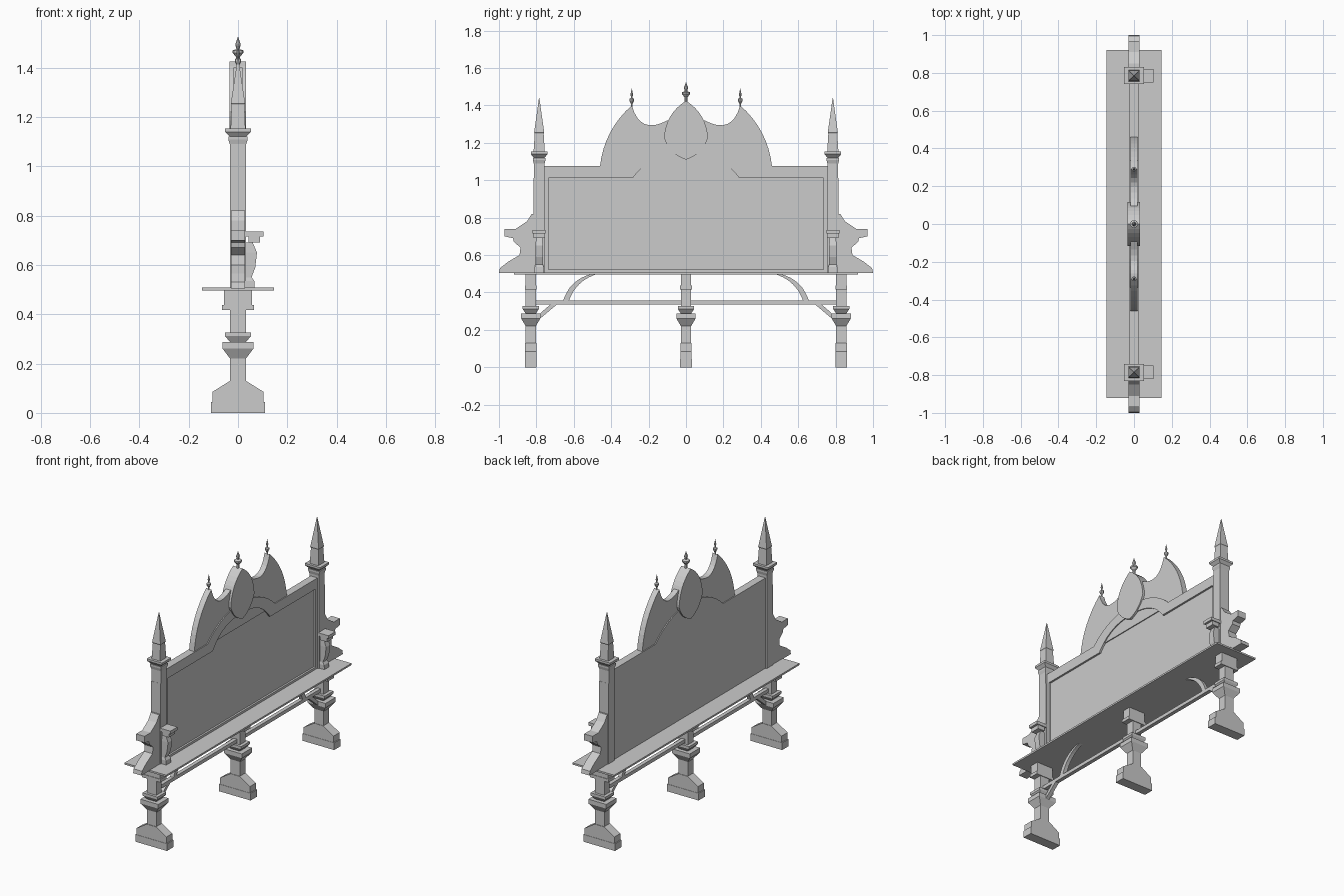
import bpy
import bmesh
import math
from mathutils import Vector

default_cube = bpy.data.objects.get("Cube")
if default_cube:
    bpy.data.objects.remove(default_cube, do_unlink=True)

stone = bpy.data.materials.new("plain_grey")
stone.use_nodes = True
stone.diffuse_color = (0.6, 0.6, 0.6, 1)
shader = stone.node_tree.nodes["Principled BSDF"]
shader.inputs["Base Color"].default_value = stone.diffuse_color


def finish(name, bm):
    """Turn a finished bmesh into a named object."""
    bmesh.ops.recalc_face_normals(bm, faces=bm.faces)
    mesh = bpy.data.meshes.new(name)
    bm.to_mesh(mesh)
    bm.free()
    mesh.materials.append(stone)
    part = bpy.data.objects.new(name, mesh)
    bpy.context.collection.objects.link(part)


def prism(name, outline, back, front, side=1):
    """Extrude a (y, z) outline along x; side = -1 flips it across y."""
    bm = bmesh.new()
    face = bm.faces.new([bm.verts.new((back, side * y, z)) for y, z in outline])
    grown = bmesh.ops.extrude_face_region(bm, geom=[face])["geom"]
    moved = [item for item in grown if isinstance(item, bmesh.types.BMVert)]
    bmesh.ops.translate(bm, verts=moved, vec=Vector((front - back, 0, 0)))
    finish(name, bm)


def mirrored(half):
    """Complete a half outline across the middle."""
    return half + [(-y, z) for y, z in reversed(half) if y > 0]


def bow(start, end, bulge, steps=8):
    """Curve between two points, bulging to the left of the direction of travel."""
    start, end = Vector(start), Vector(end)
    along = end - start
    left = Vector((-along.y, along.x)).normalized()
    points = []
    for i in range(steps + 1):
        t = i / steps
        points.append(tuple(start + along * t + left * bulge * 4 * t * (1 - t)))
    return points


def loft(name, rings):
    """Skin a column of rings and cap both ends."""
    bm = bmesh.new()
    rows = [[bm.verts.new(point) for point in ring] for ring in rings]
    count = len(rows[0])
    for low, high in zip(rows, rows[1:]):
        for i in range(count):
            j = (i + 1) % count
            bm.faces.new((low[i], low[j], high[j], high[i]))
    bm.faces.new(rows[0])
    bm.faces.new(rows[-1])
    finish(name, bm)


def stack(name, y, sections, x=0):
    """Loft rectangles given as (half depth, half width, height)."""
    corners = ((-1, -1), (1, -1), (1, 1), (-1, 1))
    loft(name, [[(x + a * depth, y + b * width, z) for a, b in corners]
                for depth, width, z in sections])


def block(name, y, depth, width, bottom, top, x=0):
    stack(name, y, [(depth, width, bottom), (depth, width, top)], x)


def collar(name, y, bottom, top, overhang):
    """Moulding that flares out from a shaft and ends in a flat band."""
    depth = shaft_depth + overhang
    width = shaft_width + overhang * 0.8
    band = bottom + (top - bottom) * 0.6
    stack(name, y, [(shaft_depth, shaft_width, bottom),
                    (depth, width, band), (depth, width, top)])


def finial(name, y, base, radius):
    """Eight-sided cup with a pointed bud; radii are shares of the cup radius."""
    profile = [(0.4, -0.02), (0.4, 0.02), (1, 0.035), (1, 0.045),
               (0.3, 0.05), (0.5, 0.07), (0.04, 0.1)]
    angles = [math.tau * i / 8 for i in range(8)]
    loft(name, [[(share * radius * math.cos(a), y + share * radius * math.sin(a), base + z)
                 for a in angles] for share, z in profile])


# Seat slab and stretcher
block("seat_slab", 0, 0.145, 0.92, 0.497, 0.508)
block("stretcher_rail", 0, 0.012, 0.81, 0.335, 0.357)

# Three moulded legs
shaft_depth, shaft_width = 0.032, 0.027
leg_spacing = 0.83
for label, place in (("front", -1), ("middle", 0), ("back", 1)):
    y = place * leg_spacing
    block(label + "_foot_plinth", y, 0.11, 0.032, 0, 0.045)
    stack(label + "_foot", y, [(0.104, 0.03, 0.045), (0.104, 0.03, 0.085),
                               (shaft_depth, 0.03, 0.13)])
    block(label + "_leg_shaft", y, shaft_depth, shaft_width, 0.1, 0.5)
    collar(label + "_lower_collar", y, 0.22, 0.287, 0.03)
    collar(label + "_upper_collar", y, 0.287, 0.327, 0.02)
    block(label + "_leg_cap", y, 0.064, 0.031, 0.417, 0.437)
    block(label + "_leg_head", y, 0.057, 0.028, 0.437, 0.5)

# Back panel with an arched top, and a raised frame on one face
panel_side, panel_base, shoulder, frame_line = 0.76, 0.505, 1.075, 1.012
arch = bow((0, 1.2), (0.335, shoulder), 0.04) + [(panel_side, shoulder)]
recess = [(0, 1.138)] + bow((0.06, 1.138), (0.285, frame_line), 0.03)
recess.append((panel_side, frame_line))
prism("back_panel", mirrored(arch + [(panel_side, panel_base)]), -0.024, 0.012)
block("bottom_frame", 0, 0.007, panel_side, panel_base, 0.522, x=0.017)

# Crest: two curved horns crossed by a pointed leaf
horn_tip = (0.29, 1.4)
horns = [(0, 1.32)] + bow((0.1, 1.32), horn_tip, -0.065)
horns += bow(horn_tip, (0.46, shoulder), 0.035)[1:] + [(0.46, 1.06)]
prism("crest_horns", mirrored(horns), -0.018, 0.018)
leaf_side = (0.117, 1.225)
leaf = bow((0, 1.425), leaf_side, 0.03) + bow(leaf_side, (0, 1.11), 0.02)[1:-1]
prism("crest_leaf", mirrored(leaf + [(0, 1.11)]), -0.034, 0.032)
finial("middle_finial", 0, 1.425, 0.022)

# Outlines for the parts at each end
scroll = [(0.8, 0.505), (1, 0.505), (0.995, 0.53), (0.95, 0.565), (0.89, 0.6),
          (0.885, 0.64), (0.92, 0.67), (0.925, 0.69), (0.97, 0.7), (0.97, 0.74),
          (0.91, 0.74), (0.85, 0.78), (0.825, 0.82), (0.8, 0.82)]
upper_brace = bow((0.5, 0.5), (0.66, 0.345), 0.033) + bow((0.63, 0.345), (0.47, 0.5), -0.03)
lower_brace = [(0.81, 0.235), (0.685, 0.34), (0.72, 0.34), (0.81, 0.262)]
console = [(0.068, 0.024, 0.505), (0.066, 0.024, 0.535), (0.055, 0.02, 0.55),
           (0.07, 0.02, 0.59), (0.077, 0.02, 0.65), (0.06, 0.017, 0.69)]

# Matching ends
shaft_depth, shaft_width = 0.033, 0.029
for label, side in (("front", -1), ("back", 1)):
    prism(label + "_top_frame", arch + recess[::-1], 0.01, 0.024, side)
    block(label + "_side_frame", side * 0.748, 0.007, 0.012, panel_base, frame_line, x=0.017)
    prism(label + "_side_scroll", scroll, -0.029, 0.029, side)
    prism(label + "_upper_brace", upper_brace, -0.012, 0.012, side)
    prism(label + "_lower_brace", lower_brace, -0.012, 0.012, side)
    finial(label + "_finial", side * horn_tip[0], 1.39, 0.013)

    # Post, two-tier cap and spire
    y = side * 0.785
    block(label + "_post", y, shaft_depth, 0.03, panel_base, frame_line)
    block(label + "_post_neck", y, shaft_depth, shaft_width, frame_line, 1.1)
    collar(label + "_post_moulding", y, 1.09, 1.12, 0.006)
    collar(label + "_post_cap", y, 1.12, 1.153, 0.02)
    stack(label + "_spire", y, [(0.03, 0.03, 1.15), (0.026, 0.024, 1.25),
                                (0.029, 0.027, 1.255), (0.001, 0.001, 1.44)])

    # Console bracket on the post
    rear = 0.03
    stretch = [[(rear, y - w, z), (reach, y - w, z), (reach, y + w, z), (rear, y + w, z)]
               for reach, w, z in console]
    loft(label + "_console", stretch)
    block(label + "_console_moulding", y, 0.024, 0.03, 0.69, 0.715, x=0.066)
    block(label + "_console_top", y, 0.036, 0.035, 0.715, 0.735, x=0.068)
